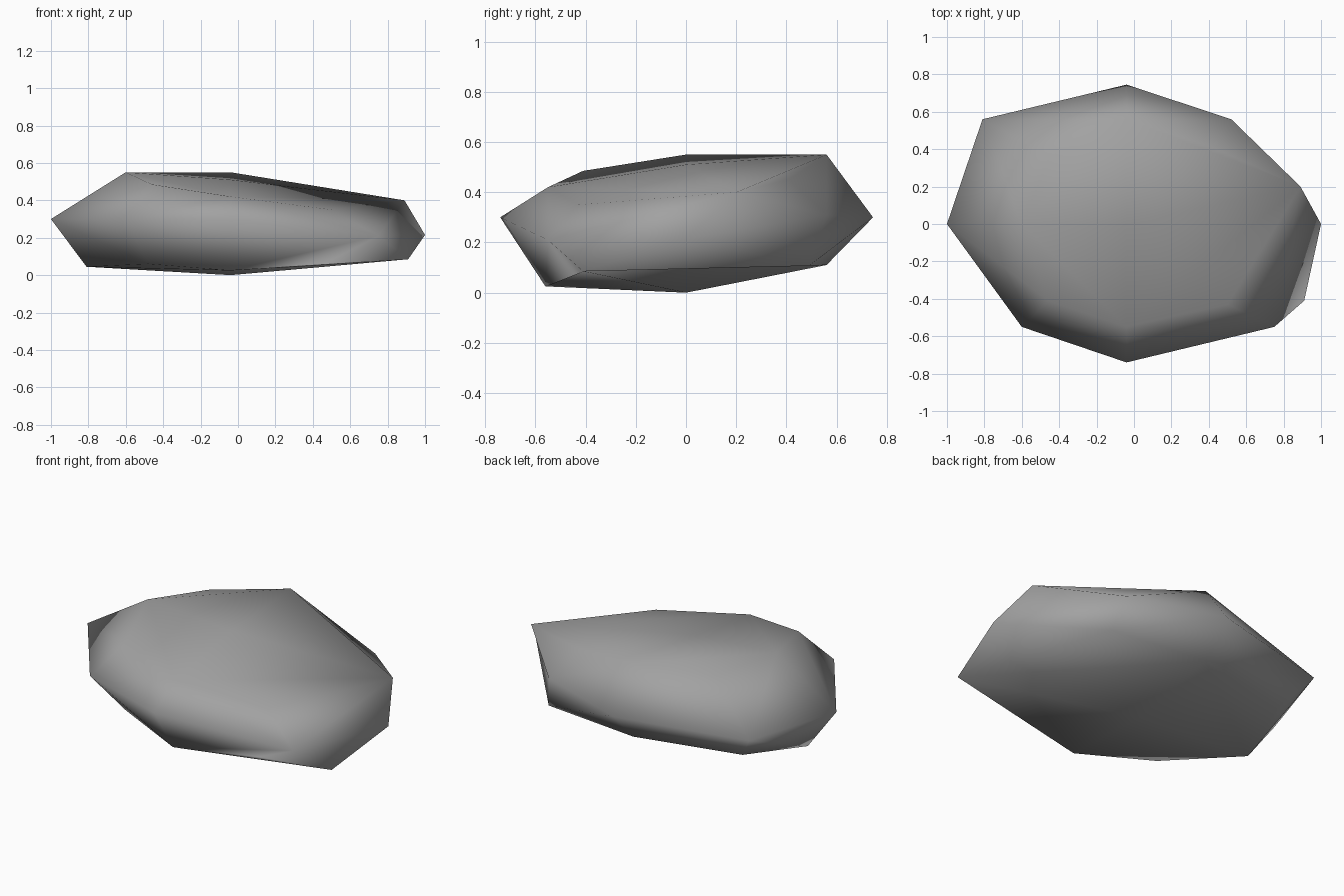
import bpy
import bmesh
from mathutils import Vector

# Remove the default cube
default_cube = bpy.data.objects.get("Cube")
if default_cube:
    bpy.data.objects.remove(default_cube, do_unlink=True)


def make_material(name, colour):
    material = bpy.data.materials.new(name)
    material.use_nodes = True
    material.diffuse_color = colour
    shader = material.node_tree.nodes["Principled BSDF"]
    shader.inputs["Base Color"].default_value = colour
    shader.inputs["Roughness"].default_value = 0.9
    return material


# Control points, named by the sides they touch:
# T top, D down, F front, B back, L low x, R high x
points = {
    # middle of each side
    "L": (-1, 0, .3), "R": (1, 0, .215),
    "F": (-.04, -.74, .3), "B": (-.04, .745, .3),
    "T": (-.04, 0, .51), "D": (-.04, 0, 0),
    # upper rim
    "TL": (-.6, 0, .55), "TR": (.89, .2, .4),
    "TF": (-.04, -.55, .42), "TB": (-.04, .56, .55),
    "TFL": (-.46, -.41, .485), "TFR": (.5, -.43, .35),
    "TBL": (-.45, .36, .51), "TBR": (.42, .41, .45),
    # waist
    "FL": (-.6, -.55, .3), "FR": (.75, -.55, .21),
    "BL": (-.81, .56, .29), "BR": (.52, .56, .31),
    # lower rim
    "DL": (-.81, 0, .045), "DR": (.91, -.41, .085),
    "DF": (-.04, -.56, .025), "DB": (-.04, .56, .11),
    "DFL": (-.48, -.38, .06), "DFR": (.45, -.45, .055),
    "DBL": (-.67, .42, .115), "DBR": (.57, .49, .107),
}
CORE = Vector((0, 0, .28))


def build_rock(name, material):
    bm = bmesh.new()
    # Sorting the letters lets sides be combined in any order
    verts = {"".join(sorted(key)): bm.verts.new(co) for key, co in points.items()}

    def vert(*sides):
        return verts["".join(sorted(sides))]

    def reach(a, b):
        return ((a.co + b.co) / 2 - CORE).length

    def add_patch(a, b, c, d):
        # Fold each patch along the diagonal that bulges outward more
        if reach(a, c) < reach(b, d):
            a, b, c, d = b, c, d, a
        bm.faces.new((a, b, c))
        bm.faces.new((a, c, d))

    # Each corner of the block joins three patches, one per side
    for up in "TD":
        for depth in "FB":
            for across in "LR":
                sides = (up, depth, across)
                for i, main in enumerate(sides):
                    first, second = sides[i - 1], sides[i - 2]
                    add_patch(vert(main), vert(main, first),
                              vert(*sides), vert(main, second))

    bmesh.ops.recalc_face_normals(bm, faces=bm.faces)
    for face in bm.faces:
        face.smooth = True
    mesh = bpy.data.meshes.new(name)
    bm.to_mesh(mesh)
    bm.free()
    mesh.materials.append(material)
    rock = bpy.data.objects.new(name, mesh)
    bpy.context.collection.objects.link(rock)
    return rock


build_rock("flat_rock", make_material("stone_grey", (.36, .36, .36, 1)))
